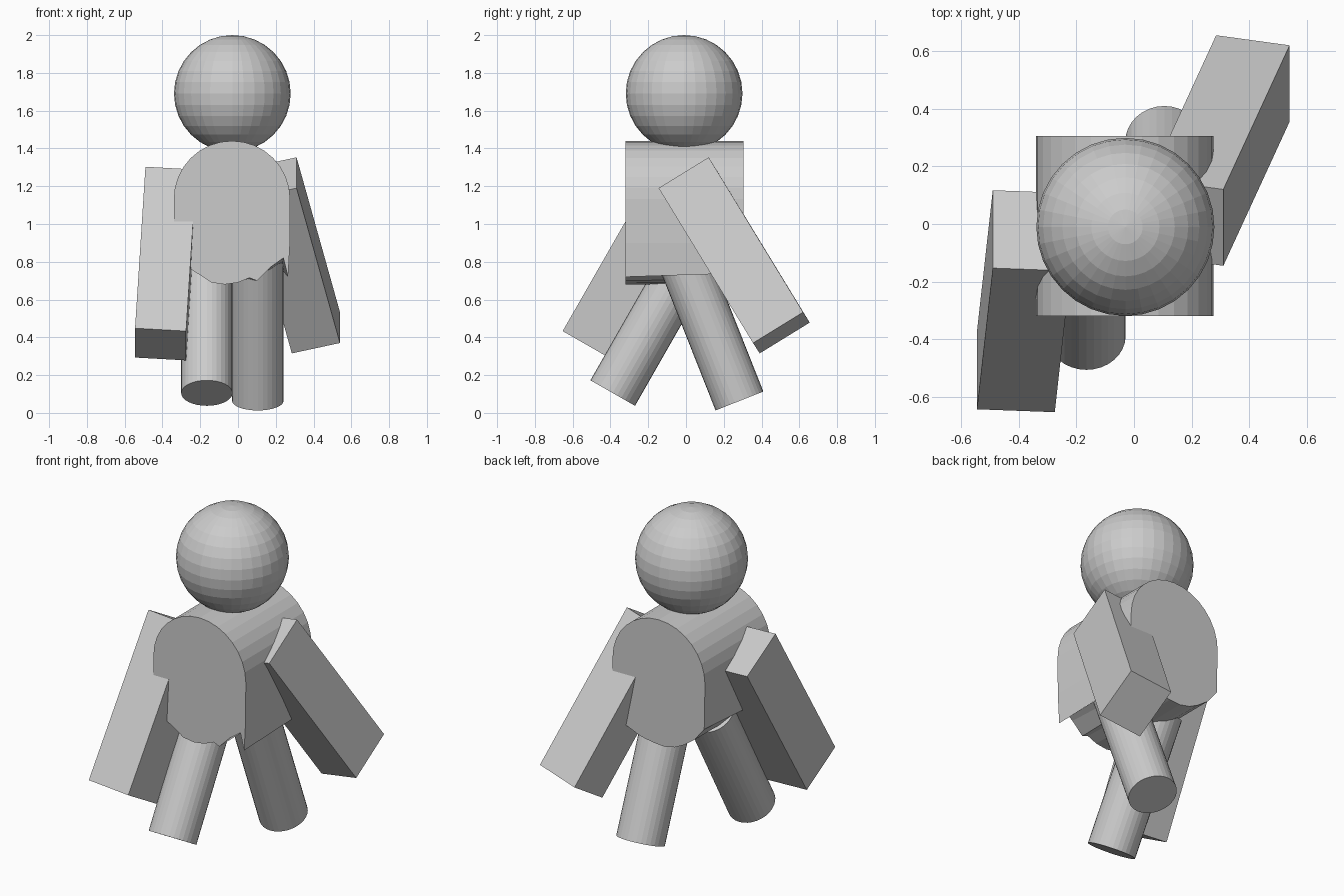
import bpy, bmesh, math
from mathutils import Vector

cube = bpy.data.objects.get("Cube")
if cube:
    bpy.data.objects.remove(cube, do_unlink=True)

# One plain grey for the whole figure
grey = bpy.data.materials.new("plain grey")
grey.use_nodes = True
colour = (0.6, 0.6, 0.6, 1)
grey.diffuse_color = colour
for node in grey.node_tree.nodes:
    if node.type == 'BSDF_PRINCIPLED':
        node.inputs["Base Color"].default_value = colour


def finish(bm, name):
    bmesh.ops.recalc_face_normals(bm, faces=bm.faces)
    mesh = bpy.data.meshes.new(name)
    bm.to_mesh(mesh)
    bm.free()
    mesh.materials.append(grey)
    obj = bpy.data.objects.new(name, mesh)
    bpy.context.collection.objects.link(obj)
    return obj


def limb_box(name, corner, across, depth, length):
    """Slanted box spanned by three edges from one corner of its hand end."""
    centre = Vector(corner)
    edges = [Vector(e) for e in (across, depth, length)]
    bm = bmesh.new()
    bmesh.ops.create_cube(bm, size=1)
    for v in bm.verts:
        v.co = centre + sum(((c + 0.5) * e for c, e in zip(v.co, edges)), Vector())
    finish(bm, name)


def limb_cylinder(name, foot, direction, length, radius=0.136):
    axis = Vector(direction).normalized()
    bm = bmesh.new()
    bmesh.ops.create_cone(bm, cap_ends=True, segments=32, radius1=radius,
                          radius2=radius, depth=length)
    turn = axis.to_track_quat('Z', 'Y')
    for v in bm.verts:
        v.co = turn @ v.co + Vector(foot) + axis * length / 2
    finish(bm, name)


# Head
bm = bmesh.new()
bmesh.ops.create_uvsphere(bm, u_segments=32, v_segments=16, radius=0.309)
head = finish(bm, "head")
head.location = (-0.03, -0.01, 1.691)

# Torso: rounded top, with a ragged lower hem that smooths out at the back
arch = [(-0.032 - 0.308 * math.cos(math.pi * i / 16),
         1.132 + 0.308 * math.sin(math.pi * i / 16)) for i in range(17)]
front_hem = [(.275, .9), (.265, .72), (.24, .82), (.17, .77), (.1, .7), (.06, .715),
             (0, .69), (-.07, .68), (-.14, .69), (-.185, .72), (-.25, .76), (-.335, .82)]
back_hem = [(.275, .9), (.265, .74), (.23, .76), (.17, .74), (.1, .71), (.06, .7),
            (0, .69), (-.07, .685), (-.14, .7), (-.2, .73), (-.27, .78), (-.335, .86)]
bm = bmesh.new()
front = [bm.verts.new((x, -0.32, z)) for x, z in arch + front_hem]
back = [bm.verts.new((x, 0.305, z)) for x, z in arch + back_hem]
bm.faces.new(front)
bm.faces.new(back[::-1])
for i in range(len(front)):
    j = (i + 1) % len(front)
    bm.faces.new((front[i], back[i], back[j], front[j]))
finish(bm, "torso")

# Arms: the left swings back, the right swings forward
limb_box("left_arm", (.285, .39, .315), (.255, -.035, .055), (0, .265, .163), (-.23, -.5, .82))
limb_box("right_arm", (-.545, -.643, .448), (.27, -.01, -.015), (0, .27, -.155), (.055, .49, .855))

# Legs in mid stride
limb_cylinder("left_leg", (.105, .283, .063), (0, -.368, .93), .82)
limb_cylinder("right_leg", (-.165, -.388, .105), (0, .496, .868), .8)
